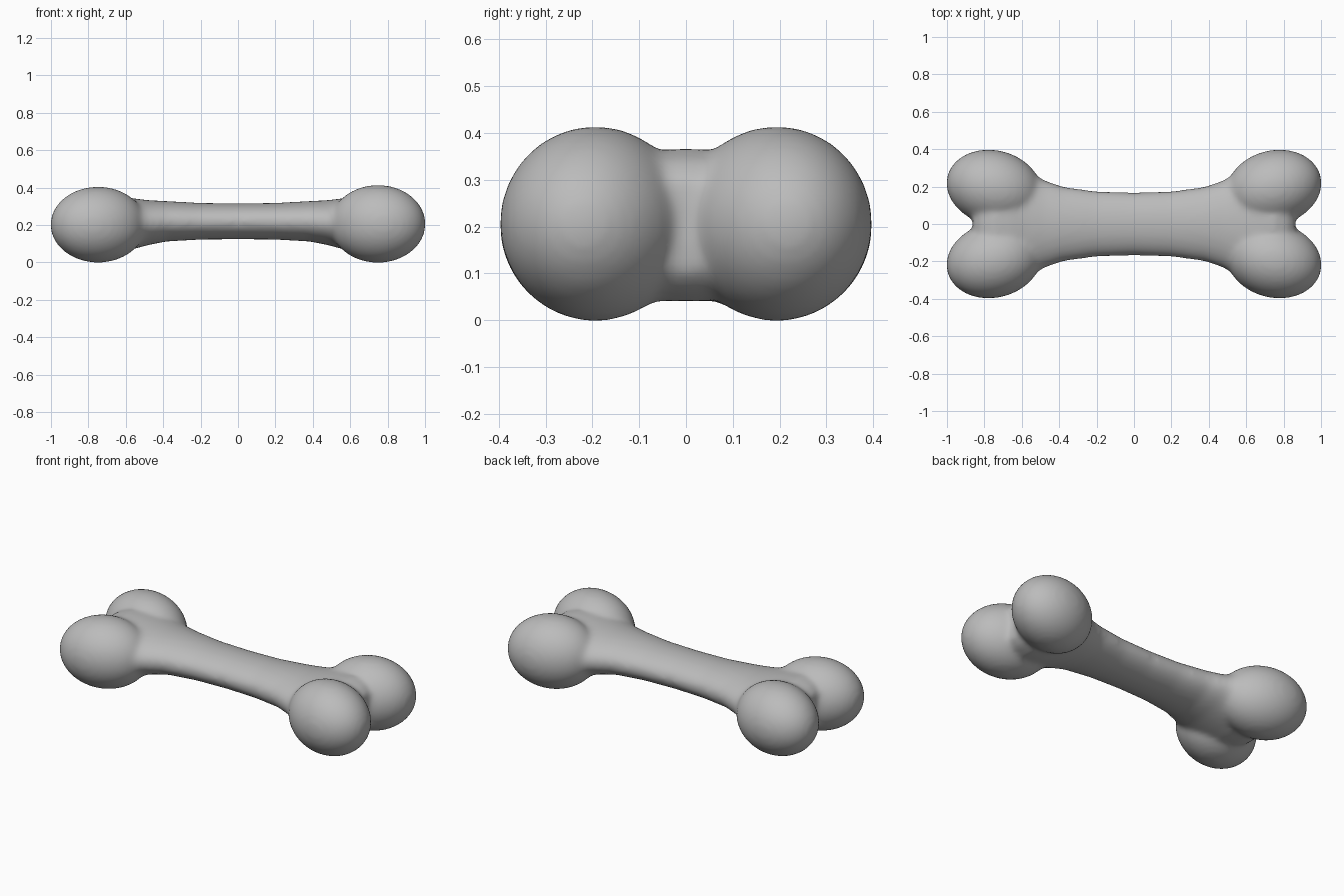
import bpy, bmesh, math
from mathutils import Matrix

if "Cube" in bpy.data.objects:
    bpy.data.objects.remove(bpy.data.objects["Cube"])

grey = bpy.data.materials.new("bone_grey")
grey.use_nodes = True
grey.diffuse_color = (0.5, 0.5, 0.5, 1)
grey.node_tree.nodes["Principled BSDF"].inputs["Base Color"].default_value = (0.5, 0.5, 0.5, 1)

bm = bmesh.new()

# Shaft: oval sections as x, half depth, half height, centre height
SIDES = 40
end = [(0.2, 0.175, 0.098, 0.22), (0.38, 0.20, 0.108, 0.22), (0.48, 0.235, 0.12, 0.213),
       (0.57, 0.29, 0.138, 0.206), (0.66, 0.31, 0.158, 0.203), (0.75, 0.29, 0.165, 0.203),
       (0.82, 0.22, 0.14, 0.203), (0.86, 0.12, 0.10, 0.203)]
sections = [(-x, w, h, z) for x, w, h, z in reversed(end)] + [(0, 0.168, 0.096, 0.22)] + end
rings = []
for x, w, h, z in sections:
    angles = [2 * math.pi * i / SIDES for i in range(SIDES)]
    rings.append([bm.verts.new((x, w * math.cos(a), z + h * math.sin(a))) for a in angles])
for a, b in zip(rings, rings[1:]):
    for i in range(SIDES):
        j = (i + 1) % SIDES
        bm.faces.new((a[i], a[j], b[j], b[i]))
bm.faces.new(rings[0])
bm.faces.new(rings[-1])

# Knobs: four egg shapes leaning in towards the shaft
for sx, height in ((-1, 0.203), (1, 0.208)):
    for sy in (-1, 1):
        place = (Matrix.Translation((sx * 0.748, sy * 0.194, 0.202 if sx < 0 else 0.206))
                 @ Matrix.Rotation(sx * sy * math.radians(14), 4, "Z")
                 @ Matrix.Diagonal((0.258, 0.2, height, 1)))
        bmesh.ops.create_uvsphere(bm, u_segments=48, v_segments=32, radius=1, matrix=place)
bmesh.ops.recalc_face_normals(bm, faces=bm.faces)

mesh = bpy.data.meshes.new("bone")
bm.to_mesh(mesh)
bm.free()
mesh.materials.append(grey)
bone = bpy.data.objects.new("bone", mesh)
bpy.context.collection.objects.link(bone)

# Fuse the parts into one skin and soften the joins
remesh = bone.modifiers.new("fuse", "REMESH")
remesh.mode = "VOXEL"
remesh.voxel_size = 0.014
remesh.use_smooth_shade = True
soften = bone.modifiers.new("soften", "SMOOTH")
soften.factor = 0.5
soften.iterations = 14
